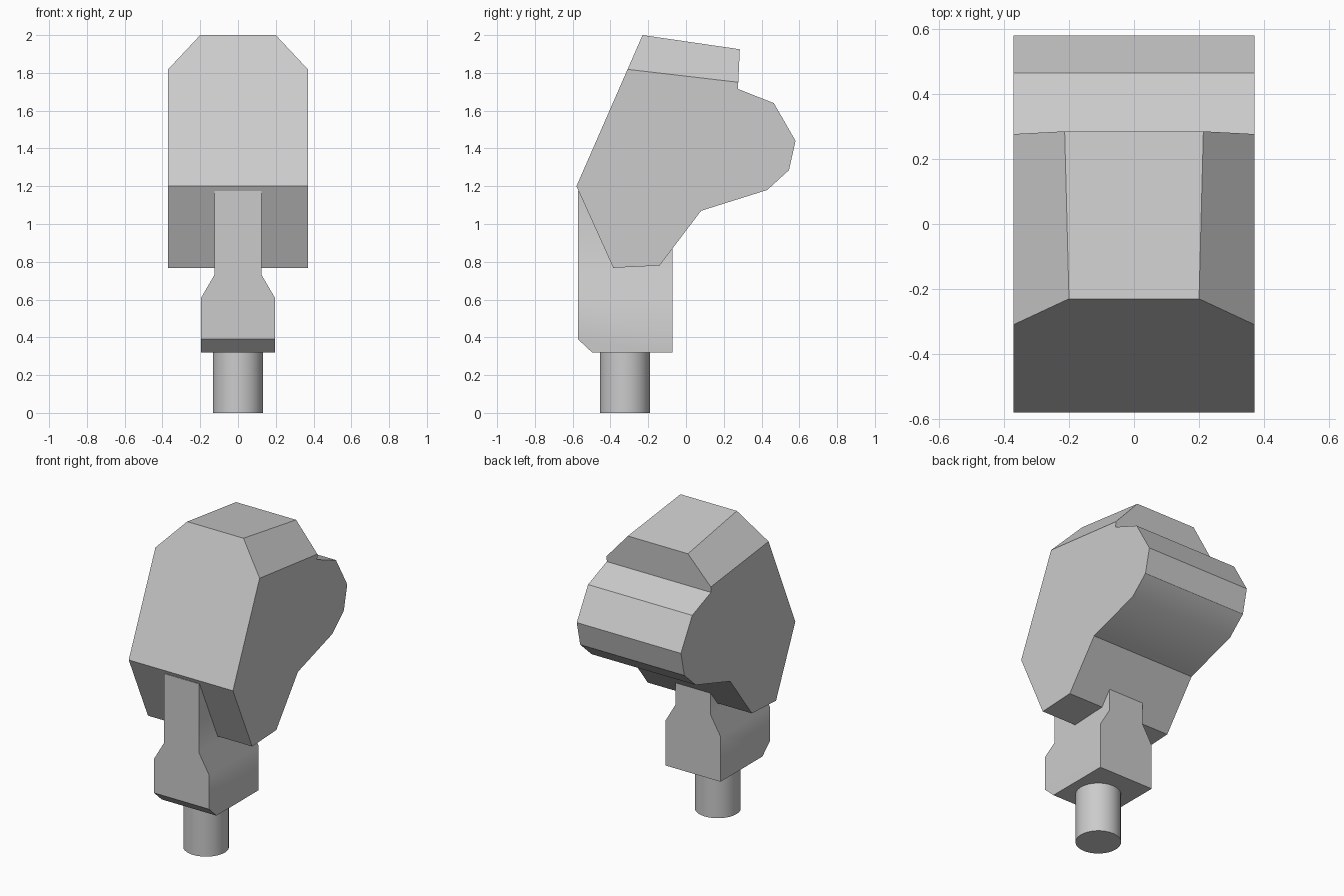
import bpy, bmesh, math
from mathutils import Vector

cube = bpy.data.objects.get("Cube")
if cube:
    bpy.data.objects.remove(cube, do_unlink=True)

grey = bpy.data.materials.new("light grey")
grey.use_nodes = True
colour = (0.6, 0.6, 0.6, 1)
grey.diffuse_color = colour
grey.node_tree.nodes["Principled BSDF"].inputs["Base Color"].default_value = colour


def prism(points, depth):
    """Solid from a closed outline of 3D points swept along depth."""
    bm = bmesh.new()
    face = bm.faces.new([bm.verts.new(p) for p in points])
    swept = bmesh.ops.extrude_face_region(bm, geom=[face])["geom"]
    bmesh.ops.translate(bm, vec=depth, verts=[g for g in swept if isinstance(g, bmesh.types.BMVert)])
    bmesh.ops.recalc_face_normals(bm, faces=bm.faces)
    return bm


def slice_off(bm, point, normal):
    """Cut away everything on the side the normal points to and cap the cut."""
    geom = bm.verts[:] + bm.edges[:] + bm.faces[:]
    cut = bmesh.ops.bisect_plane(bm, geom=geom, plane_co=point, plane_no=normal, clear_outer=True)
    edges = [g for g in cut["geom_cut"] if isinstance(g, bmesh.types.BMEdge)]
    bmesh.ops.holes_fill(bm, edges=edges, sides=0)
    bmesh.ops.recalc_face_normals(bm, faces=bm.faces)


def finish(bm, name):
    mesh = bpy.data.meshes.new(name)
    bm.to_mesh(mesh)
    bm.free()
    mesh.materials.append(grey)
    obj = bpy.data.objects.new(name, mesh)
    bpy.context.collection.objects.link(obj)
    bpy.ops.object.select_all(action="DESELECT")
    obj.select_set(True)
    bpy.context.view_layer.objects.active = obj
    bpy.ops.object.shade_smooth_by_angle(angle=math.radians(32))


# Head: side outline swept across, with sloped upper shoulders
half = 0.37
outline = [(-0.58, 1.2), (-0.23, 2.0), (0.285, 1.925), (0.275, 1.715),
           (0.465, 1.64), (0.58, 1.44), (0.545, 1.285), (0.43, 1.18),
           (0.08, 1.07), (-0.14, 0.78), (-0.385, 0.768)]
head = prism([(-half, y, z) for y, z in outline], (2 * half, 0, 0))
for side in (-1, 1):
    low_front = Vector((side * half, -0.32, 1.82))
    low_back = Vector((side * half, 0.28, 1.75))
    high_front = Vector((side * 0.2, -0.23, 2.0))
    normal = (low_back - low_front).cross(high_front - low_front)
    if normal.z < 0:
        normal.negate()
    slice_off(head, low_front, normal)
finish(head, "head")

# Neck: wide foot narrowing to a tab, with a bevelled lower front edge
right = [(0.195, 0.32), (0.195, 0.61), (0.125, 0.73), (0.125, 1.175)]
profile = right + [(-x, z) for x, z in reversed(right)]
neck = prism([(x, -0.572, z) for x, z in profile], (0, 0.5, 0))
slice_off(neck, (0, -0.572, 0.39), (0, -0.07, -0.075))
finish(neck, "neck")

# Mounting peg
peg = bmesh.new()
bmesh.ops.create_cone(peg, cap_ends=True, segments=32, radius1=0.133, radius2=0.133, depth=0.34)
bmesh.ops.translate(peg, vec=(0, -0.323, 0.17), verts=peg.verts)
finish(peg, "peg")
